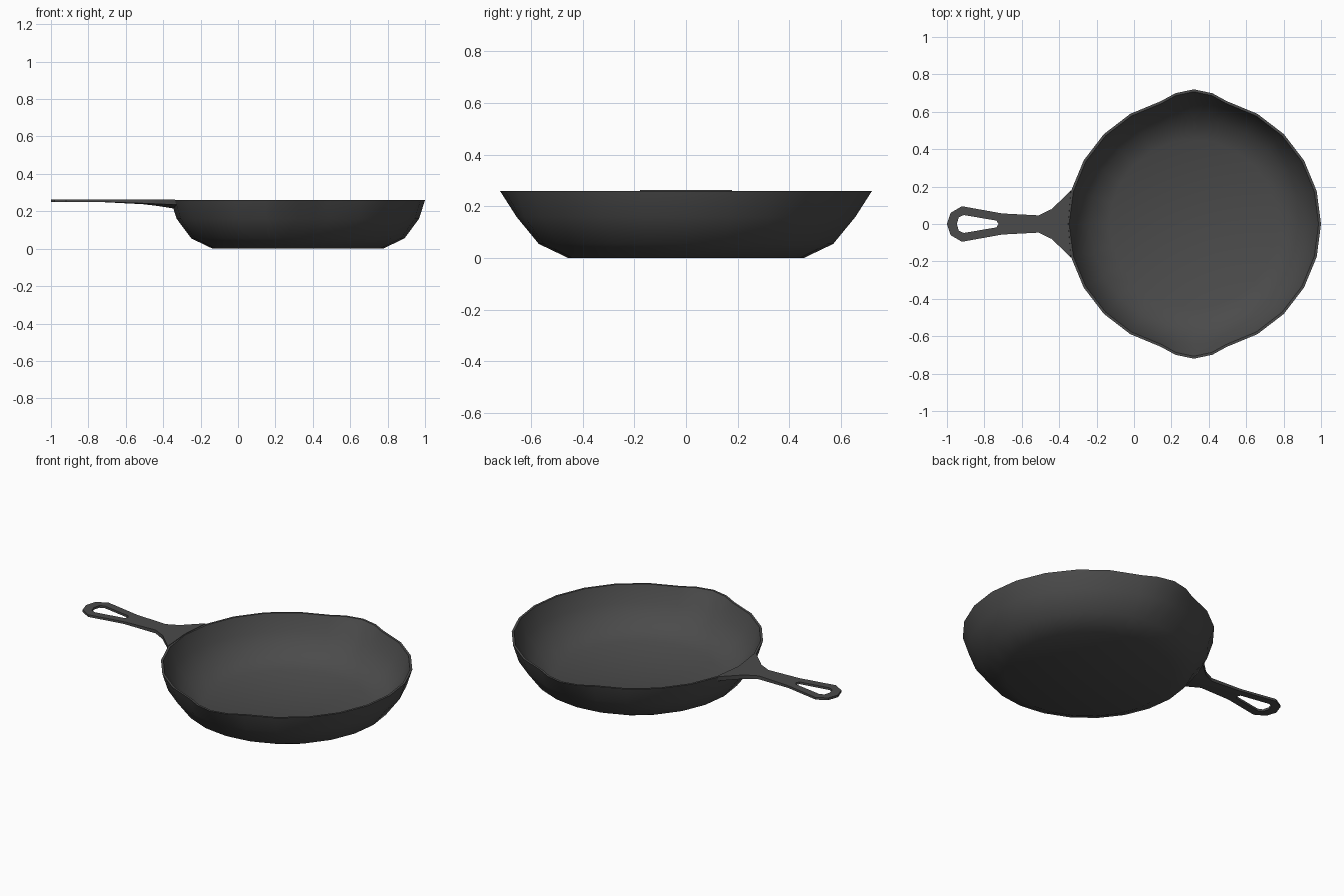
import bpy, bmesh, math

if "Cube" in bpy.data.objects:
    bpy.data.objects.remove(bpy.data.objects["Cube"])

CX = 0.32
iron = bpy.data.materials.new("dark_iron")
iron.diffuse_color = (0.07, 0.07, 0.07, 1)
iron.use_nodes = True
iron.node_tree.nodes["Principled BSDF"].inputs["Base Color"].default_value = iron.diffuse_color


def finish(name, bm, angle):
    bmesh.ops.recalc_face_normals(bm, faces=bm.faces)
    me = bpy.data.meshes.new(name)
    bm.to_mesh(me)
    bm.free()
    ob = bpy.data.objects.new(name, me)
    bpy.context.collection.objects.link(ob)
    me.materials.append(iron)
    bpy.ops.object.select_all(action='DESELECT')
    bpy.context.view_layer.objects.active = ob
    ob.select_set(True)
    bpy.ops.object.shade_smooth_by_angle(angle=math.radians(angle))
    return ob


# Pan bowl: 24 sides, with extra points at the two pouring spouts
angles = sorted([i * 15 for i in range(24)] + [82, 98, 262, 278])
spout = {90: 0.04, 270: 0.04, 82: 0.031, 98: 0.031, 262: 0.031, 278: 0.031}
# radius, height, share of the spout bulge: outside up, then inside down
profile = [(0.455, 0, 0), (0.57, 0.055, 0), (0.648, 0.16, 0.2), (0.68, 0.26, 1),
           (0.667, 0.26, 1), (0.634, 0.165, 0.2), (0.558, 0.07, 0), (0.45, 0.02, 0)]
bm = bmesh.new()
rings = []
for r, z, s in profile:
    ring = []
    for a in angles:
        t = math.radians(a)
        # keep the rim straight on either side of the spout points
        rr = r * (1 if a % 15 == 0 else 0.993) + s * spout.get(a, 0)
        ring.append(bm.verts.new((CX + rr * math.cos(t), rr * math.sin(t), z)))
    rings.append(ring)
n = len(angles)
for a, b in zip(rings, rings[1:]):
    for i in range(n):
        j = (i + 1) % n
        bm.faces.new((a[i], a[j], b[j], b[i]))
bm.faces.new(rings[0])
bm.faces.new(rings[-1])
finish("pan_bowl", bm, 50)

# Handle: half outline with hanging hole, mirrored across y
# outer x, y, inner x, y, bottom height outer, inner
TOP = 0.263
stations = [(-0.338, 0.178, -0.352, 0, 0.235, 0.215),
            (-0.44, 0.08, -0.44, 0, 0.24, 0.23),
            (-0.51, 0.046, -0.51, 0, 0.243, 0.238),
            (-0.70, 0.056, -0.725, 0, 0.249, 0.249),
            (-0.72, 0.059, -0.735, 0.018, 0.25, 0.25),
            (-0.92, 0.095, -0.91, 0.048, 0.25, 0.25),
            (-0.98, 0.06, -0.937, 0.036, 0.25, 0.25),
            (-1.0, 0, -0.947, 0, 0.25, 0.25)]
bm = bmesh.new()
loops = []
for k, (ox, oy, ix, iy, zo, zi) in enumerate(stations):
    dx = 0.008 if k == 0 else 0
    loops.append([bm.verts.new(p) for p in (
        (ox, oy, TOP), (ix, iy, TOP), (ix + dx, iy, zi), (ox + dx, oy, zo))])
for k, (a, b) in enumerate(zip(loops, loops[1:])):
    for i in range(4):
        if i == 1 and k < 3:
            continue  # open on the mirror plane before the hole
        j = (i + 1) % 4
        bm.faces.new((a[i], a[j], b[j], b[i]))
bm.faces.new(loops[0])
geom = bm.verts[:] + bm.edges[:] + bm.faces[:]
copy = bmesh.ops.duplicate(bm, geom=geom)["geom"]
for v in copy:
    if isinstance(v, bmesh.types.BMVert):
        v.co.y *= -1
bmesh.ops.remove_doubles(bm, verts=bm.verts, dist=0.0005)
finish("handle", bm, 30)
